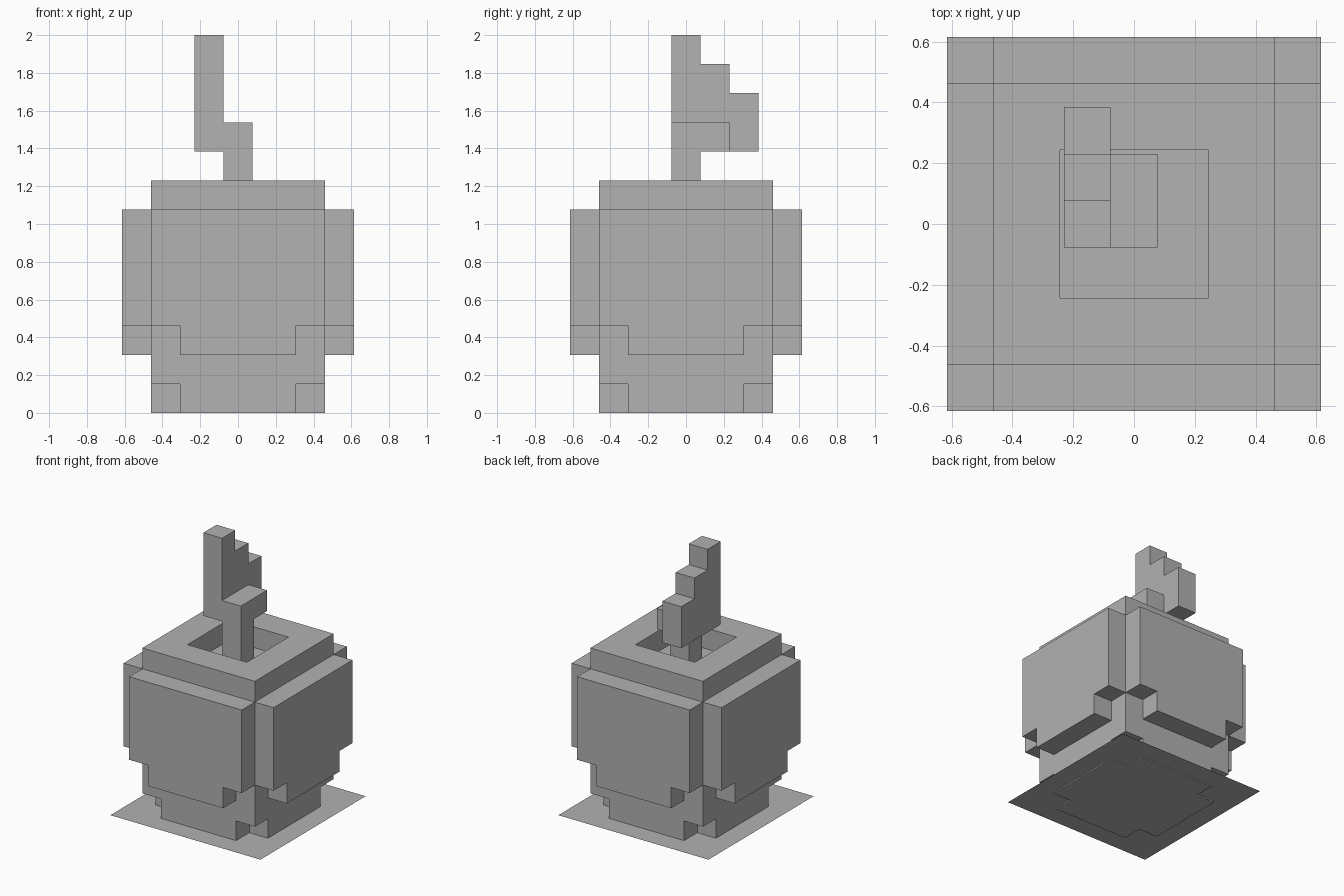
import bpy, bmesh
from math import pi
from mathutils import Matrix, Vector

U = 2 / 13  # edge of one block

if "Cube" in bpy.data.objects:
    bpy.data.objects.remove(bpy.data.objects["Cube"])

grey = bpy.data.materials.new("plain_grey")
grey.use_nodes = True
colour = (0.445, 0.445, 0.445, 1)
grey.diffuse_color = colour
grey.node_tree.nodes["Principled BSDF"].inputs["Base Color"].default_value = colour


def finish(name, bm):
    """Scale from blocks to units and link as a flat-shaded object."""
    bmesh.ops.recalc_face_normals(bm, faces=bm.faces)
    bmesh.ops.scale(bm, vec=(U, U, U), verts=bm.verts)
    mesh = bpy.data.meshes.new(name)
    bm.to_mesh(mesh)
    bm.free()
    mesh.materials.append(grey)
    obj = bpy.data.objects.new(name, mesh)
    bpy.context.collection.objects.link(obj)
    return obj


def prism(name, profile, axis, low, high, turn=0):
    """Extrude a 2D profile along x, y or z, then turn it about z."""
    def place(a, b, depth):
        return {"x": (depth, a, b), "y": (a, depth, b), "z": (a, b, depth)}[axis]

    bm = bmesh.new()
    face = bm.faces.new([bm.verts.new(place(a, b, low)) for a, b in profile])
    grown = bmesh.ops.extrude_face_region(bm, geom=[face])["geom"]
    moved = [v for v in grown if isinstance(v, bmesh.types.BMVert)]
    bmesh.ops.translate(bm, vec=place(0, 0, high - low), verts=moved)
    bmesh.ops.rotate(bm, matrix=Matrix.Rotation(turn, 3, "Z"), verts=bm.verts)
    return finish(name, bm)


# Foot with notched corners
quarter = [(3, -2), (3, 2), (2, 2)]
foot = []
for i in range(4):
    spin = Matrix.Rotation(i * pi / 2, 2)
    foot += [tuple(spin @ Vector(p)) for p in quarter]
prism("fruit_foot", foot, "z", 0, 1)

# Core block with a square well in the top
bm = bmesh.new()
bmesh.ops.create_cube(bm, size=1, matrix=Matrix.Translation((0, 0, 4.5)) @ Matrix.Diagonal((6, 6, 7, 1)))
top = max(bm.faces, key=lambda f: f.calc_center_median().z)
bmesh.ops.inset_region(bm, faces=[top], thickness=2)
floor = bmesh.ops.extrude_discrete_faces(bm, faces=[top])["faces"][0]
bmesh.ops.translate(bm, vec=(0, 0, -1), verts=floor.verts)
finish("fruit_core", bm)

# Four bulging cheeks with cut lower corners
cheek = [(-2, 2), (2, 2), (2, 3), (3, 3), (3, 7), (-3, 7), (-3, 3), (-2, 3)]
for i, side in enumerate(("front", "left", "back", "right")):
    prism(f"{side}_cheek", cheek, "y", -4, -3, i * pi / 2)

# Bent stem rising from the well
stem = [(-.5, 7), (.5, 7), (.5, 9), (1.5, 9), (1.5, 10), (-.5, 10)]
prism("stem", stem, "x", -.5, .5)

# Stepped leaf beside the stem
leaf = [(-.5, 9), (2.5, 9), (2.5, 11), (1.5, 11), (1.5, 12), (.5, 12), (.5, 13), (-.5, 13)]
prism("leaf", leaf, "x", -1.5, -.5)

# Thin sheet just above the underside
bm = bmesh.new()
bmesh.ops.create_grid(bm, x_segments=1, y_segments=1, size=4,
                      matrix=Matrix.Translation((0, 0, .06)))
finish("ground_sheet", bm)
